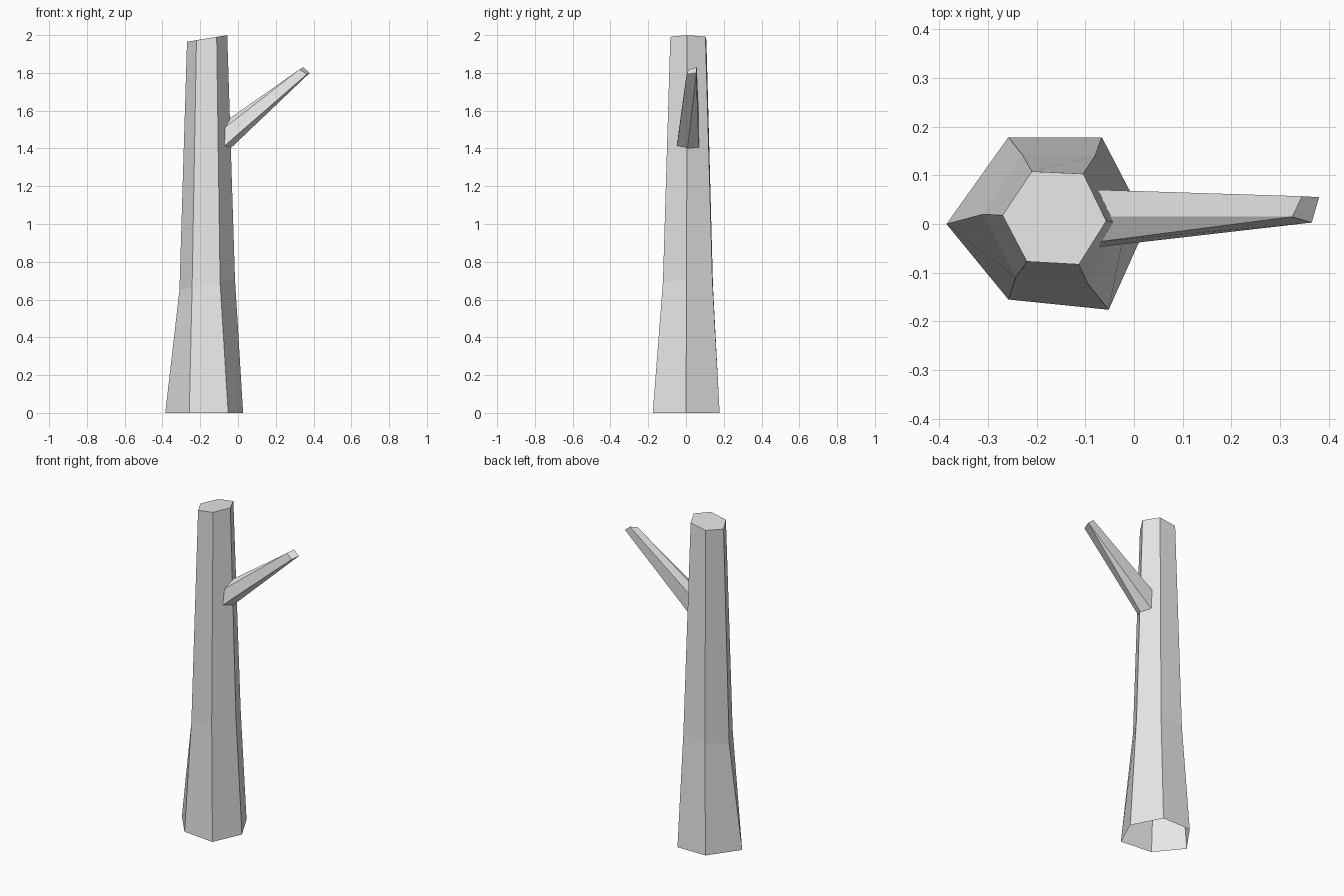
import bpy
import bmesh
from mathutils import Vector

cube = bpy.data.objects.get("Cube")
if cube:
    bpy.data.objects.remove(cube, do_unlink=True)

# Single flat grey
GREY = (0.8, 0.8, 0.8, 1.0)
grey = bpy.data.materials.new("light_grey")
grey.use_nodes = True
grey.diffuse_color = GREY
for node in grey.node_tree.nodes:
    if node.type == 'BSDF_PRINCIPLED':
        node.inputs["Base Color"].default_value = GREY


def loft(name, rings):
    """Join rings of points into a skin, open at the first ring and capped at the last.
    Points that coincide share a vertex, so a ring may have doubled corners."""
    bm = bmesh.new()
    shared = {}

    def vert(p):
        key = tuple(round(c, 5) for c in p)
        if key not in shared:
            shared[key] = bm.verts.new(key)
        return shared[key]

    loops = [[vert(p) for p in ring] for ring in rings]
    for low, high in zip(loops, loops[1:]):
        for i in range(len(low)):
            j = (i + 1) % len(low)
            bm.faces.new(list(dict.fromkeys((low[i], low[j], high[j], high[i]))))
    bm.faces.new(list(dict.fromkeys(loops[-1])))
    mesh = bpy.data.meshes.new(name)
    bm.to_mesh(mesh)
    bm.free()
    mesh.materials.append(grey)
    obj = bpy.data.objects.new(name, mesh)
    bpy.context.collection.objects.link(obj)
    return obj


# Trunk: irregular six-sided column with a flared, open foot and a slanted cut top
foot = [(-.385, 0), (-.258, -.155), (-.052, -.176), (.027, 0), (-.066, .178), (-.258, .178)]
waist = [(-.31, .02), (-.243, -.11), (-.095, -.122), (-.016, .003), (-.08, .14), (-.23, .143)]
crown = [(-.27, .018), (-.22, -.077), (-.113, -.083), (-.057, .006), (-.104, .103), (-.21, .108)]
loft("trunk", [
    [(x, y, 0) for x, y in foot],
    [(x, y, 0.68 + 0.2 * (x + 0.16)) for x, y in waist],
    [(x, y, 2.0 + 0.165 * (x + 0.057)) for x, y in crown],
])

# Branch: six corners at the trunk tapering to a four-cornered cut tip
back_top, front_top = (.345, .057, 1.83), (.325, .015, 1.818)
front_low, back_low = (.365, .003, 1.793), (.38, .055, 1.80)
tip = [back_top, front_top, front_top, front_low, back_low, back_low]
root = [(-.07, .07, 1.53), (-.043, .015, 1.56), (-.07, -.036, 1.51),
        (-.07, -.047, 1.415), (-.04, .008, 1.40), (-.07, .068, 1.405)]
# Sink the root slightly into the trunk
sunk = [Vector(r) + (Vector(r) - Vector(t)) * 0.03 for r, t in zip(root, tip)]
loft("branch", [sunk, tip])
